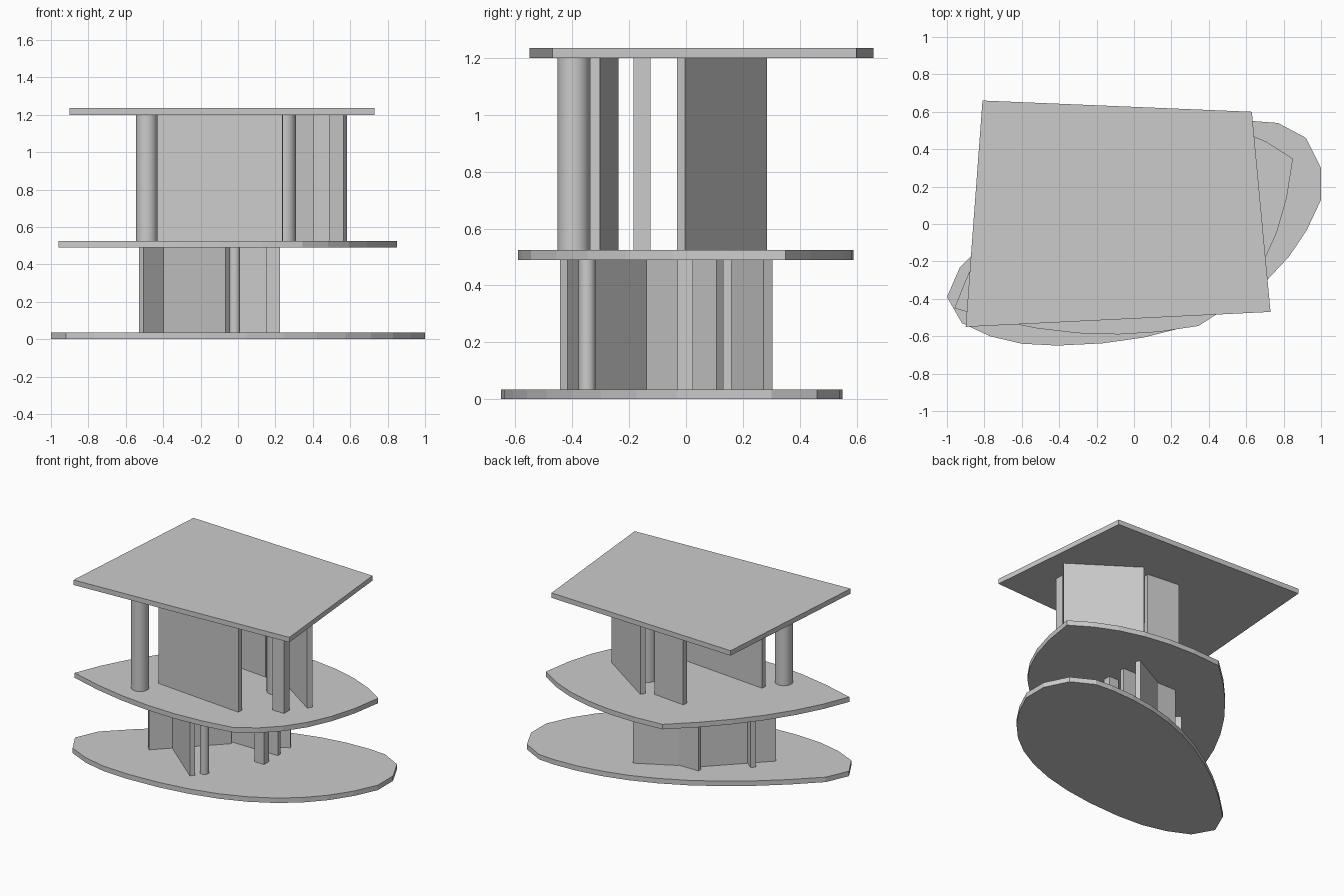
import bpy, bmesh, math
from mathutils import Vector

cube = bpy.data.objects.get("Cube")
if cube:
    bpy.data.objects.remove(cube, do_unlink=True)

grey = bpy.data.materials.new("light_grey")
grey.use_nodes = True
shade = (0.6, 0.6, 0.6, 1)
grey.diffuse_color = shade
grey.node_tree.nodes["Principled BSDF"].inputs["Base Color"].default_value = shade

# Storey levels
SLAB = 0.035
GROUND_TOP = SLAB
MIDDLE_BASE, MIDDLE_TOP = 0.49, 0.525
ROOF_BASE = 1.2
LOWER = (GROUND_TOP, MIDDLE_BASE)
UPPER = (MIDDLE_TOP, ROOF_BASE)


def prism(name, outline, base, top):
    """Extrude a plan outline between two heights."""
    bm = bmesh.new()
    face = bm.faces.new([bm.verts.new((p[0], p[1], base)) for p in outline])
    result = bmesh.ops.extrude_face_region(bm, geom=[face])
    moved = [g for g in result["geom"] if isinstance(g, bmesh.types.BMVert)]
    bmesh.ops.translate(bm, verts=moved, vec=(0, 0, top - base))
    bmesh.ops.recalc_face_normals(bm, faces=bm.faces)
    mesh = bpy.data.meshes.new(name)
    bm.to_mesh(mesh)
    bm.free()
    mesh.materials.append(grey)
    obj = bpy.data.objects.new(name, mesh)
    bpy.context.collection.objects.link(obj)
    return obj


def bow(start, control, end, steps=6):
    """Points along a curved edge, leaving out the end point."""
    a, c, b = Vector(start), Vector(control), Vector(end)
    ts = [i / steps for i in range(steps)]
    return [a * (1 - t) ** 2 + c * 2 * t * (1 - t) + b * t * t for t in ts]


def wall(name, start, end, storey, thickness=0.035):
    a, b = Vector(start), Vector(end)
    side = (b - a).normalized().orthogonal() * thickness / 2
    return prism(name, [a + side, b + side, b - side, a - side], *storey)


def column(name, centre, radius, storey, sides=32):
    angles = [math.tau * i / sides for i in range(sides)]
    ring = [(centre[0] + radius * math.cos(a), centre[1] + radius * math.sin(a)) for a in angles]
    obj = prism(name, ring, *storey)
    bpy.ops.object.select_all(action="DESELECT")
    obj.select_set(True)
    bpy.context.view_layer.objects.active = obj
    bpy.ops.object.shade_smooth_by_angle(angle=math.radians(30))
    return obj


# Ground slab: a long leaning oval
back_left, back_right = (-0.93, -0.23), (0.64, 0.55)
right_tip, front = (1, 0.13), (-0.41, -0.65)
ground = bow(back_left, (-0.155, 0.56), back_right, 9)
ground += [back_right, (0.77, 0.54), (0.92, 0.46), (1, 0.3)]
ground += bow(right_tip, (0.705, -0.64), front, 9)
ground += [front, (-0.6, -0.64), (-0.77, -0.6), (-0.92, -0.53), (-1, -0.39)]
prism("ground_slab", ground, 0, GROUND_TOP)

# Middle slab: four corners joined by bowed edges
corners = [(-0.96, -0.45), (0.345, -0.545), (0.85, 0.35), (-0.22, 0.575)]
bulges = [(-0.29, -0.67), (0.78, -0.32), (0.445, 0.65), (-0.77, 0.1)]
middle = []
for i, bulge in enumerate(bulges):
    middle += bow(corners[i], bulge, corners[(i + 1) % len(corners)])
prism("middle_slab", middle, MIDDLE_BASE, MIDDLE_TOP)

# Roof slab
roof = [(-0.9, -0.55), (0.73, -0.47), (0.63, 0.6), (-0.81, 0.66)]
prism("roof_slab", roof, ROOF_BASE, ROOF_BASE + SLAB)

# Lower storey
wall("lower_long_wall", (-0.517, -0.258), (-0.14, 0.12), LOWER)
wall("lower_crossing_wall", (-0.465, -0.085), (-0.055, -0.43), LOWER)
wall("lower_straight_wall", (-0.21, 0.145), (0.22, 0.145), LOWER, 0.03)
wall("lower_back_wall", (-0.05, 0.15), (0.21, 0.288), LOWER)
wall("lower_pier", (0.15, -0.003), (0.225, -0.003), LOWER, 0.055)
column("lower_column", (-0.018, -0.348), 0.03, LOWER)

# Upper storey
wall("upper_front_wall", (-0.43, -0.255), (0.24, -0.32), UPPER)
wall("upper_side_wall", (0.148, 0.27), (0.573, -0.018), UPPER)
wall("upper_back_wall", (-0.16, 0.24), (0.08, 0.215), UPPER)
wall("upper_pier", (0.4, -0.155), (0.49, -0.155), UPPER, 0.06)
column("upper_left_column", (-0.488, -0.395), 0.057, UPPER)
column("upper_right_column", (0.252, 0.06), 0.057, UPPER)
